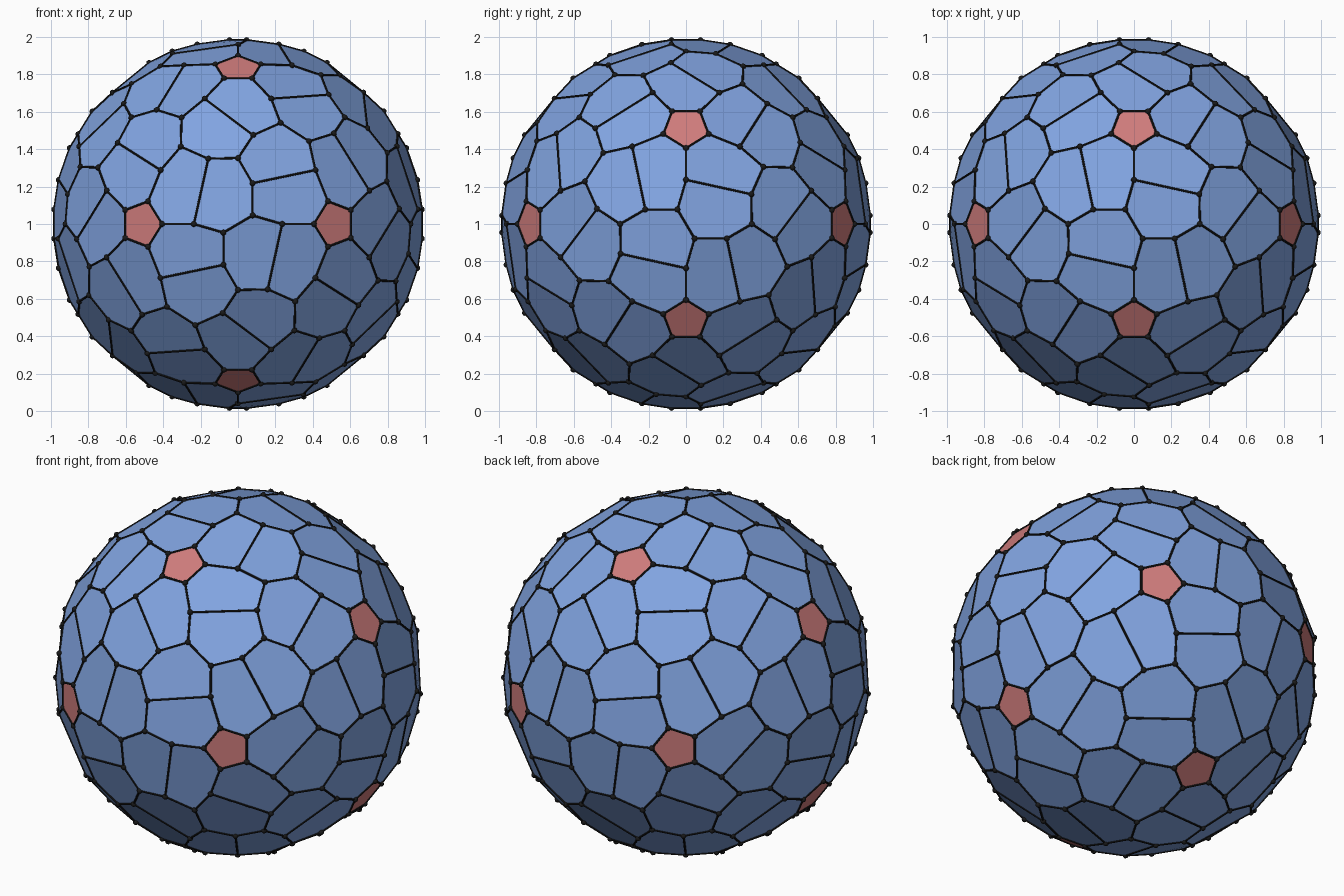
import bpy, bmesh, math
from mathutils import Matrix, Vector

if "Cube" in bpy.data.objects:
    bpy.data.objects.remove(bpy.data.objects["Cube"])

R = 0.987           # sphere carrying all the corners
BALL = 0.016


def on_sphere(x, z):
    """Front-view position lifted onto the front of the sphere."""
    return Vector((x, -math.sqrt(R * R - x * x - z * z), z))


def material(name, rgb):
    m = bpy.data.materials.new(name)
    m.diffuse_color = (*rgb, 1)
    m.use_nodes = True
    m.node_tree.nodes["Principled BSDF"].inputs["Base Color"].default_value = m.diffuse_color
    return m


def finish(bm, name, mats):
    bmesh.ops.translate(bm, verts=bm.verts, vec=(0, 0, 1))
    me = bpy.data.meshes.new(name)
    bm.to_mesh(me)
    bm.free()
    for m in mats:
        me.materials.append(m)
    ob = bpy.data.objects.new(name, me)
    bpy.context.collection.objects.link(ob)
    return ob


# Icosahedral rotation group from a five-fold and a two-fold turn
phi = (1 + math.sqrt(5)) / 2
axis5 = Vector((-1, -phi, 0)).normalized()
F = Matrix.Rotation(math.radians(72), 3, axis5)
H = Matrix.Rotation(math.pi, 3, 'Y')


def mkey(m):
    return tuple(round(v, 2) + 0.0 for row in m for v in row)


ident = Matrix.Identity(3)
group = {mkey(ident): ident}
todo = [ident]
while todo:
    g = todo.pop()
    for s in (F, H):
        n = s @ g
        if mkey(n) not in group:
            group[mkey(n)] = n
            todo.append(n)

# Seed corners: pentagon corner, its spoke end, mid edge, branch, three-fold hub
v1, v2 = on_sphere(-0.406, 0), on_sphere(-0.236, 0)
a, c = on_sphere(-0.078, -0.046), on_sphere(0.078, 0.218)
t = Vector((0, -phi * phi, 1)).normalized() * R
b = F @ H @ c

pent, p = [], v1
for i in range(5):
    pent.append(p)
    p = F @ p
seeds = [pent,
         [v2, a, H @ a, c, t, b],
         [v1, v2, b, F @ a, F @ v2, F @ v1]]

# Faceted shell
bm = bmesh.new()
pts, done = [], set()


def corner(p):
    for v in pts:
        if (v.co - p).length < 0.01:
            return v
    v = bm.verts.new(p)
    pts.append(v)
    return v


for g in group.values():
    for poly in seeds:
        vs = [corner(g @ p) for p in poly]
        k = frozenset(vs)
        if k not in done:
            done.add(k)
            bm.faces.new(vs).material_index = int(len(vs) == 5)
bm.normal_update()
corners = [v.co.copy() for v in bm.verts]
struts = [(e.verts[0].co.copy(), e.verts[1].co.copy()) for e in bm.edges]
finish(bm, "faceted_shell", [material("blue", (0.22, 0.37, 0.75)),
                             material("red", (0.62, 0.2, 0.2))])

black = material("black", (0.01, 0.01, 0.01))

# Edge rods
bm = bmesh.new()
for p, q in struts:
    d = q - p
    mat = Matrix.Translation((p + q) / 2) @ d.to_track_quat('Z', 'Y').to_matrix().to_4x4()
    bmesh.ops.create_cone(bm, cap_ends=True, segments=8, radius1=0.006,
                          radius2=0.006, depth=d.length, matrix=mat)
finish(bm, "edge_rods", [black])

# Corner balls
bm = bmesh.new()
for p in corners:
    bmesh.ops.create_icosphere(bm, subdivisions=2, radius=BALL,
                               matrix=Matrix.Translation(p))
for f in bm.faces:
    f.smooth = True
finish(bm, "corner_balls", [black])
